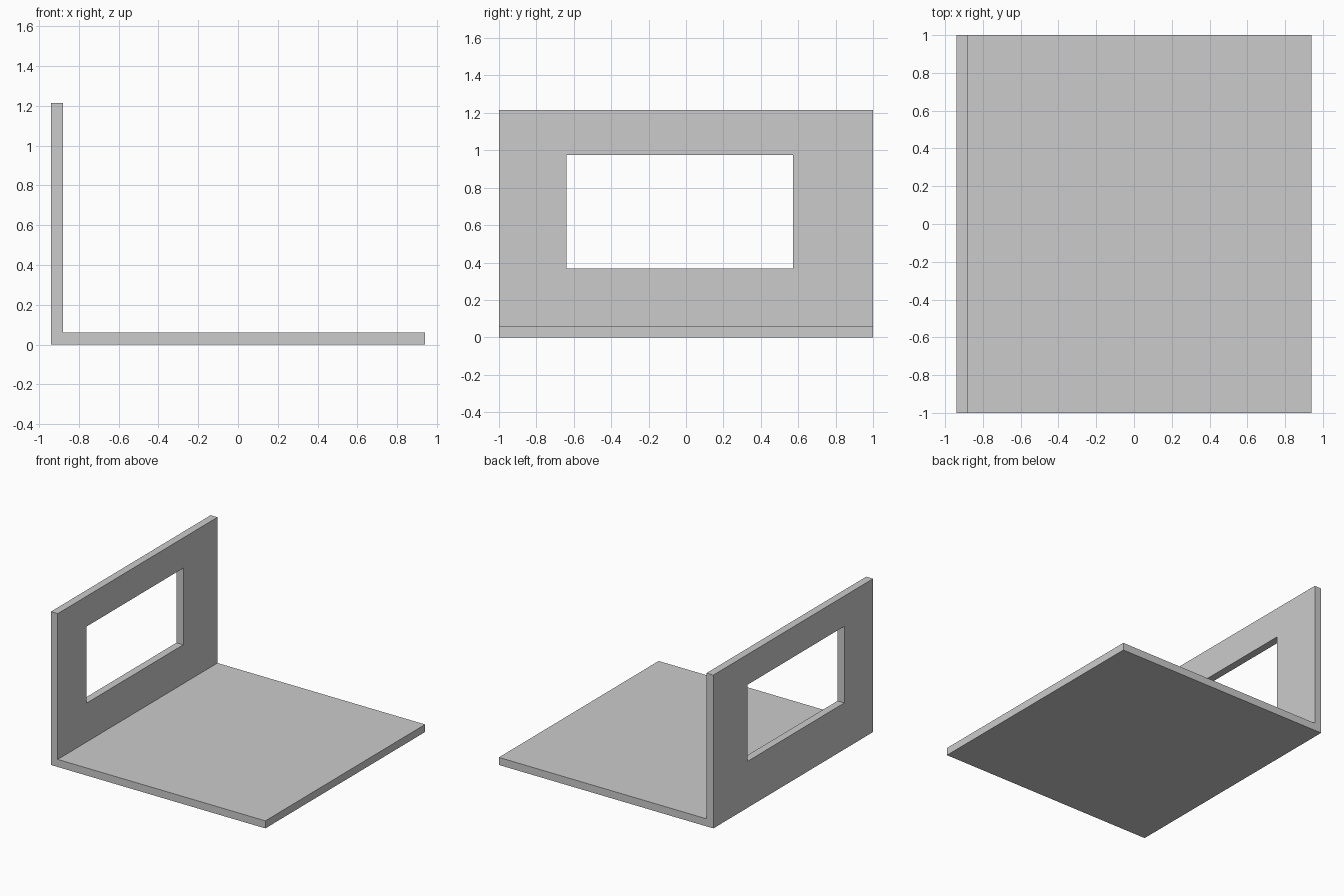
import bpy
import bmesh
from mathutils import Matrix, Vector

cube = bpy.data.objects.get("Cube")
if cube:
    bpy.data.objects.remove(cube, do_unlink=True)

HALF_X, HALF_Y, HEIGHT, THICK = 0.94, 1.0, 1.215, 0.06

# Plain grey finish
grey = bpy.data.materials.new("plain_grey")
grey.use_nodes = True
colour = (0.6, 0.6, 0.6, 1)
grey.diffuse_color = colour
grey.node_tree.nodes["Principled BSDF"].inputs["Base Color"].default_value = colour


def add_object(name, bm):
    bmesh.ops.recalc_face_normals(bm, faces=bm.faces)
    mesh = bpy.data.meshes.new(name)
    bm.to_mesh(mesh)
    bm.free()
    mesh.materials.append(grey)
    obj = bpy.data.objects.new(name, mesh)
    bpy.context.collection.objects.link(obj)
    return obj


# Floor and side wall: one L-shaped profile extruded along y
inner = -HALF_X + THICK
profile = [(-HALF_X, 0), (HALF_X, 0), (HALF_X, THICK),
           (inner, THICK), (inner, HEIGHT), (-HALF_X, HEIGHT)]
bm = bmesh.new()
face = bm.faces.new([bm.verts.new((x, -HALF_Y, z)) for x, z in profile])
side = bmesh.ops.extrude_face_region(bm, geom=[face])["geom"]
bmesh.ops.translate(bm, vec=(0, 2 * HALF_Y, 0),
                    verts=[v for v in side if isinstance(v, bmesh.types.BMVert)])
shell = add_object("floor_and_wall", bm)

# Window opening through the wall
low, high = Vector((-HALF_X - 0.1, -0.64, 0.368)), Vector((inner + 0.1, 0.572, 0.975))
bm = bmesh.new()
bmesh.ops.create_cube(bm, size=1, matrix=Matrix.LocRotScale(
    (low + high) / 2, None, high - low))
cutter = add_object("window_cutter", bm)
cutter.hide_render = True
cutter.hide_viewport = False

cut = shell.modifiers.new("window_opening", "BOOLEAN")
cut.operation = "DIFFERENCE"
cut.solver = "EXACT"
cut.object = cutter

# Bake the opening and drop the cutter
depsgraph = bpy.context.evaluated_depsgraph_get()
baked = bpy.data.meshes.new_from_object(shell.evaluated_get(depsgraph))
shell.modifiers.clear()
shell.data = baked
bpy.data.objects.remove(cutter, do_unlink=True)
